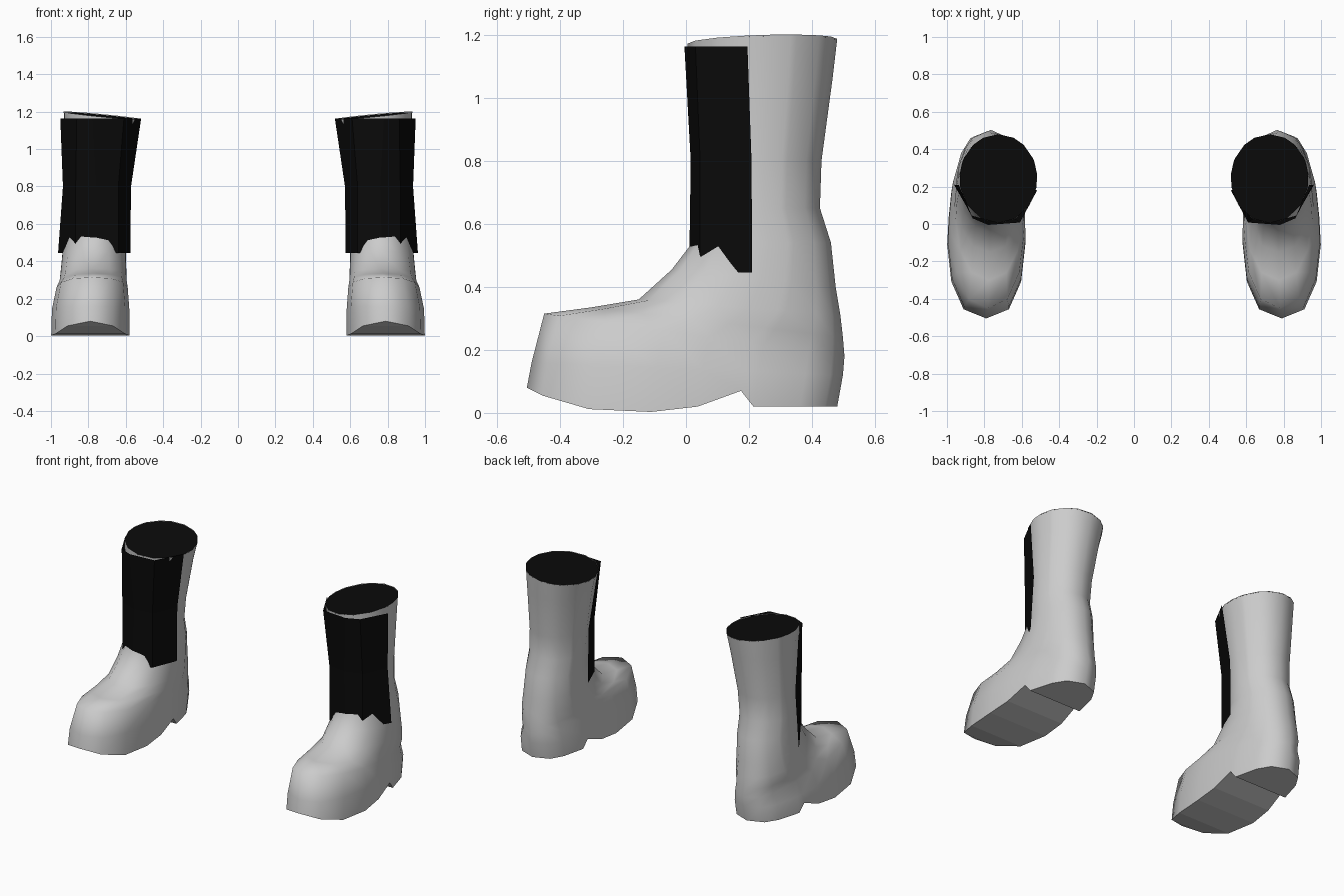
import bpy
import bmesh

if "Cube" in bpy.data.objects:
    bpy.data.objects.remove(bpy.data.objects["Cube"])


def material(name, value):
    m = bpy.data.materials.new(name)
    m.diffuse_color = (value, value, value, 1)
    m.use_nodes = True
    m.node_tree.nodes["Principled BSDF"].inputs["Base Color"].default_value = m.diffuse_color
    return m


GREY = material("light grey", 0.6)
BLACK = material("black", 0.003)

# Stations along each ring, from the toe (0) to the back of the heel (1)
STATIONS = [0, .05, .2, .4, .55, .69, .73, .88, .96, 1]
LAST = len(STATIONS) - 1

# Rings from top to bottom: front y, z / back y, z / centre x / half width / squareness
RINGS = [
    (.005, 1.172, .48, 1.187, .725, .208, 2.0),
    (.012, 1.06, .465, 1.06, .734, .193, 2.0),
    (.028, .80, .43, .80, .752, .170, 2.0),
    (.028, .65, .425, .65, .760, .166, 2.0),
    (.020, .54, .46, .54, .765, .168, 2.0),
    (-.045, .455, .475, .40, .770, .171, 2.1),
    (-.15, .36, .490, .31, .773, .177, 2.2),
    (-.30, .335, .498, .24, .775, .181, 2.3),
    (-.45, .315, .503, .18, .780, .192, 2.4),
    (-.49, .16, .498, .12, .788, .208, 2.6),
    (-.505, .08, .48, .02, .790, .210, 2.6),
]
SOLE_Z = [.08, .055, .012, .003, .02, .07, .02, .02, .02, .02]


def ring_points(index):
    fy, fz, by, bz, cx, hw, q = RINGS[index]

    def point(k, side):
        t = STATIONS[k]
        width = hw * max(0, 1 - abs(2 * t - 1) ** q) ** (1 / q)
        x, y, z = cx, fy + (by - fy) * t, fz + (bz - fz) * t
        if q > 2.3:                       # the foot narrows toward the heel
            taper = max(0, (t - .4) / .6)
            width *= 1 - .1 * taper
            x -= .015 * taper
        if index == 0:                    # the opening is higher on the outside
            z += .02 * side * width / hw
        if index == len(RINGS) - 1:       # arched sole with heel notch
            z = SOLE_Z[k]
        return (x + side * width, y, z)

    return ([point(k, 1) for k in range(LAST + 1)]
            + [point(k, -1) for k in range(LAST - 1, 0, -1)])


def finish(name, bm, mat):
    mesh = bpy.data.meshes.new(name)
    bm.to_mesh(mesh)
    bm.free()
    mesh.materials.append(mat)
    obj = bpy.data.objects.new(name, mesh)
    bpy.context.collection.objects.link(obj)
    mirror = obj.modifiers.new("pair", 'MIRROR')
    mirror.use_mirror_merge = False
    return obj


# Boot bodies: lofted shaft and foot, with a flat stripped sole
bm = bmesh.new()
rows = [[bm.verts.new(p) for p in ring_points(i)] for i in range(len(RINGS))]
n = len(rows[0])
for upper, lower in zip(rows, rows[1:]):
    for k in range(n):
        j = (k + 1) % n
        bm.faces.new((upper[k], upper[j], lower[j], lower[k])).smooth = True
base = rows[-1]
for k in range(LAST):
    loop = [base[k], base[k + 1], base[(n - k - 1) % n], base[(n - k) % n]]
    bm.faces.new(list(dict.fromkeys(loop)))
bmesh.ops.recalc_face_normals(bm, faces=bm.faces)
# an open shell can settle inside out, so check a back face
back = max(bm.faces, key=lambda f: f.calc_center_median().y)
if back.normal.y < 0:
    bmesh.ops.reverse_faces(bm, faces=bm.faces)
for k in range(n):
    bm.edges.get((base[k], base[(k + 1) % n])).smooth = False
finish("boot_body", bm, GREY)

# Dark fill of the shaft openings, just below the rim
bm = bmesh.new()
rim = [bm.verts.new((x, y, z - .004)) for x, y, z in ring_points(0)]
cap = bm.faces.new(rim)
cap.normal_update()
if cap.normal.z < 0:
    cap.normal_flip()
bmesh.ops.triangulate(bm, faces=[cap])
finish("shaft_opening", bm, BLACK)

# Dark shin panels wrapped around the front of the shafts
PANEL = [
    (1.163, [(.95, .195), (.862, .03), (.78, -.005), (.61, .008), (.518, .18)]),
    (.80, [(.936, .208), (.868, .045), (.76, .015), (.64, .03), (.572, .19)]),
    (.445, [(.962, .21), (.868, .045), (.77, .01), (.64, .03), (.576, .19)]),
]
bm = bmesh.new()
rows = [[bm.verts.new((x, y, z)) for x, y in pts] for z, pts in PANEL]
for upper, lower in zip(rows, rows[1:]):
    for k in range(len(upper) - 1):
        bm.faces.new((upper[k + 1], lower[k + 1], lower[k], upper[k]))
bm.normal_update()
for f in bm.faces:
    if f.normal.y > 0:
        f.normal_flip()
finish("shin_panel", bm, BLACK)
